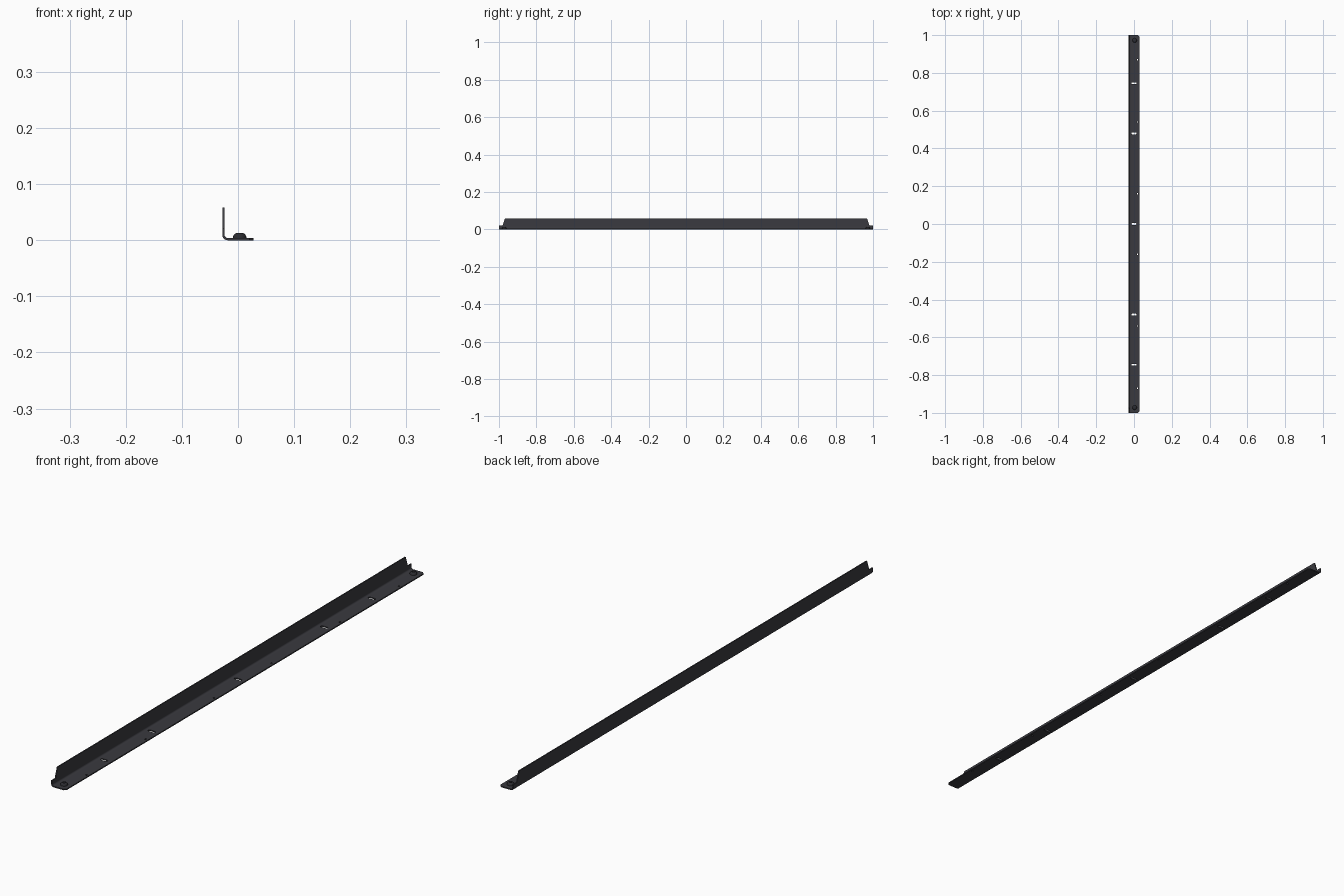
import bpy, bmesh, math
from mathutils import Matrix

if "Cube" in bpy.data.objects:
    bpy.data.objects.remove(bpy.data.objects["Cube"])

def material(name, rgb):
    m = bpy.data.materials.new(name)
    m.diffuse_color = (*rgb, 1)
    m.use_nodes = True
    m.node_tree.nodes["Principled BSDF"].inputs["Base Color"].default_value = m.diffuse_color
    return m

STEEL = material("dark_steel", (0.042, 0.042, 0.05))
BLACK = material("black_oxide", (0.025, 0.025, 0.03))

def make(name, bm, mat=None):
    bmesh.ops.recalc_face_normals(bm, faces=bm.faces)
    me = bpy.data.meshes.new(name)
    bm.to_mesh(me)
    bm.free()
    ob = bpy.data.objects.new(name, me)
    bpy.context.collection.objects.link(ob)
    if mat:
        me.materials.append(mat)
    return ob

def prism(bm, pts, vec):
    f = bm.faces.new([bm.verts.new(p) for p in pts])
    ext = bmesh.ops.extrude_face_region(bm, geom=[f], use_keep_orig=True)
    bmesh.ops.translate(bm, vec=vec, verts=[g for g in ext["geom"] if isinstance(g, bmesh.types.BMVert)])

def arc(cx, cy, r, a0, a1, n):
    return [(cx + r * math.cos(math.radians(a0 + (a1 - a0) * i / n)),
             cy + r * math.sin(math.radians(a0 + (a1 - a0) * i / n))) for i in range(n + 1)]

def smooth(ob):
    bpy.ops.object.select_all(action='DESELECT')
    bpy.context.view_layer.objects.active = ob
    ob.select_set(True)
    bpy.ops.object.shade_smooth_by_angle(angle=math.radians(30))

# L section with a rounded bend
W, H, T, R = 0.028, 0.058, 0.004, 0.010
section = [(-W + T, H), (-W, H)] + arc(-W + R, R, R, 180, 270, 8) \
    + [(W, 0), (W, T)] + arc(-W + R, R, R - T, 270, 180, 8)
bm = bmesh.new()
prism(bm, [(x, -1, z) for x, z in section], (0, 2, 0))
rail = make("angle_rail", bm, STEEL)

# cutters: slots, small holes near the edge, end notches, plate corners
bm = bmesh.new()
for y in (-0.745, -0.48, 0, 0.48, 0.745):
    slot = arc(0.009, y, 0.005, -90, 90, 8) + arc(-0.009, y, 0.005, 90, 270, 8)
    prism(bm, [(a, b, -0.01) for a, b in slot], (0, 0, 0.03))
for y in (0.16, 0.54, 0.87):
    for s in (-1, 1):
        prism(bm, [(a, b, -0.01) for a, b in arc(0.0185, s * y, 0.0035, 0, 345, 15)], (0, 0, 0.03))
for s in (-1, 1):
    notch = [(0.965, 0.07), (0.968, H), (0.980, 0.022), (1.02, 0.022), (1.02, 0.07)]
    prism(bm, [(-0.05, s * y, z) for y, z in notch], (0.06, 0, 0))
    corner = [(W + 0.001, s * 0.991), (W - 0.008, s * 1.001), (W + 0.001, s * 1.001)]
    prism(bm, [(x, y, -0.01) for x, y in corner], (0, 0, 0.03))
cutter = make("hole_cutter", bm)
cutter.hide_render = True
mod = rail.modifiers.new("holes", 'BOOLEAN')
mod.object = cutter
mod.operation = 'DIFFERENCE'
mod.solver = 'EXACT'
bpy.context.view_layer.objects.active = rail
bpy.ops.object.modifier_apply(modifier=mod.name)
bpy.data.objects.remove(cutter, do_unlink=True)
smooth(rail)

# button-head bolts with a recessed socket
def bolt(name, y):
    bm = bmesh.new()
    prof = [(0.0, 0.001), (0.012, 0.001), (0.012, 0.006), (0.0105, 0.0095), (0.008, 0.012),
            (0.006, 0.013), (0.0055, 0.013), (0.0055, 0.007), (0.0, 0.007)]
    vs = [bm.verts.new((r, 0, z)) for r, z in prof]
    es = [bm.edges.new(p) for p in zip(vs, vs[1:])]
    bmesh.ops.spin(bm, geom=vs + es, axis=(0, 0, 1), cent=(0, 0, 0), steps=24, angle=2 * math.pi)
    bmesh.ops.remove_doubles(bm, verts=bm.verts, dist=1e-5)
    bmesh.ops.transform(bm, matrix=Matrix.Translation((0.003, y, 0)), verts=bm.verts)
    smooth(make(name, bm, BLACK))

bolt("front_bolt", -0.972)
bolt("back_bolt", 0.972)
